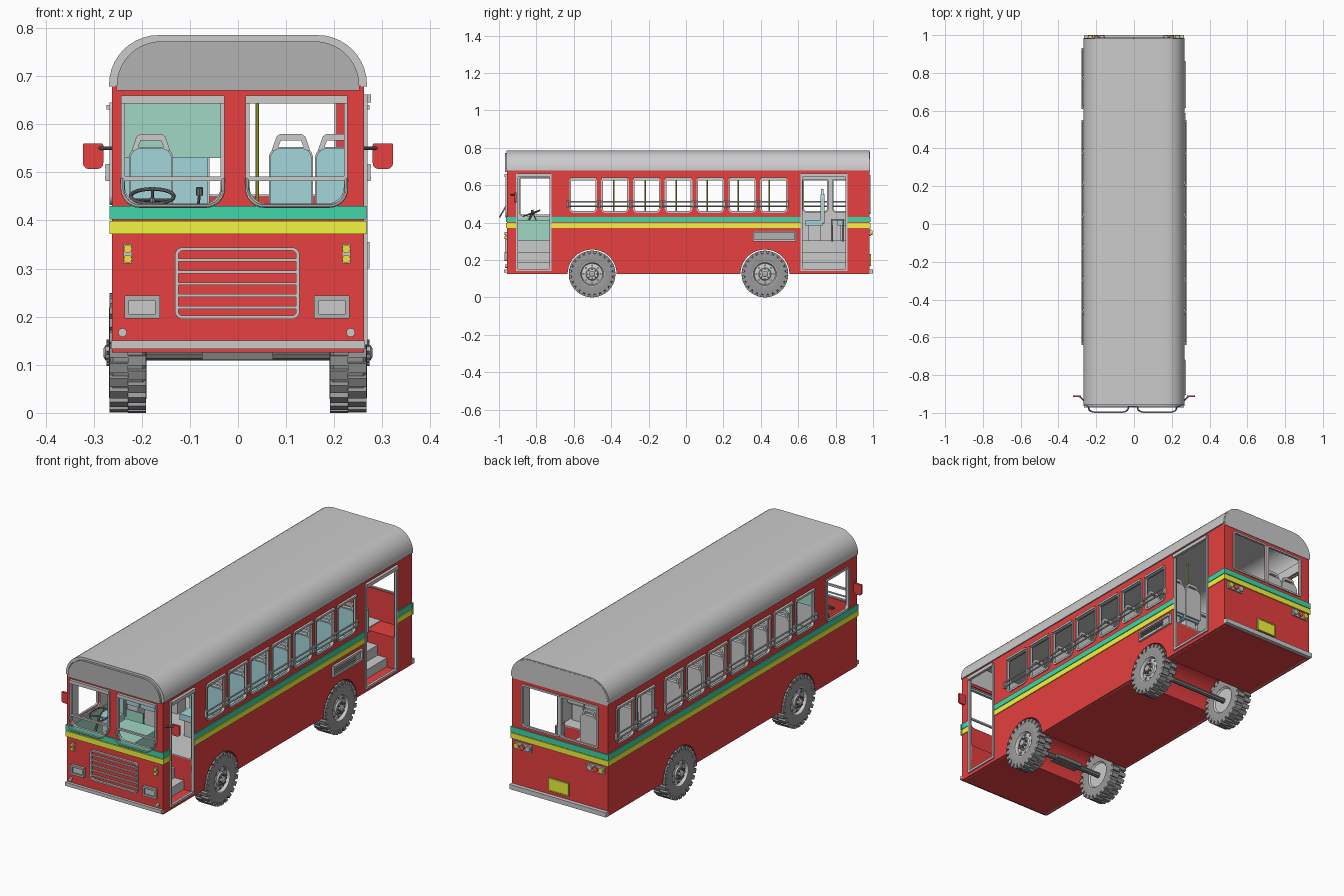
import bpy, bmesh
from math import pi, sin, cos, radians
from mathutils import Matrix, Vector

if "Cube" in bpy.data.objects:
    bpy.data.objects.remove(bpy.data.objects["Cube"])


def mat(name, *rgb):
    m = bpy.data.materials.new(name)
    m.diffuse_color = (*rgb, 1)
    m.use_nodes = True
    m.node_tree.nodes["Principled BSDF"].inputs["Base Color"].default_value = m.diffuse_color
    return m


RED, GREEN, YELLOW = mat("red", .8, .05, .05), mat("green", .05, .68, .4), mat("yellow", .9, .92, .05)
TEAL, CABIN, DARK = mat("teal", .37, .67, .72), mat("cabin_green", .35, .68, .55), mat("dark_grey", .45, .45, .45)
TYRE, BLACK, OLIVE = mat("tyre", .32, .32, .32), mat("charcoal", .2, .2, .2), mat("olive", .6, .6, .05)
AMBER, LAMP_RED = mat("amber", .95, .75, .05), mat("lamp_red", .9, .1, .05)


def finish(name, me, m=None):
    me.materials.clear()
    if m:
        me.materials.append(m)
    bm = bmesh.new()
    bm.from_mesh(me)
    bmesh.ops.remove_doubles(bm, verts=bm.verts, dist=1e-5)
    bmesh.ops.recalc_face_normals(bm, faces=bm.faces)
    for f in bm.faces:
        f.smooth = True
    bm.to_mesh(me)
    bm.free()
    me.set_sharp_from_angle(angle=radians(32))
    ob = bpy.data.objects.new(name, me)
    bpy.context.collection.objects.link(ob)
    return ob


def from_curve(name, cu, loops, cyclic, m, mx=Matrix()):
    for lp in loops:
        s = cu.splines.new('POLY')
        s.points.add(len(lp) - 1)
        for p, c in zip(s.points, lp):
            p.co = (*c, *([0] * (3 - len(c))), 1)
        s.use_cyclic_u = cyclic
    tmp = bpy.data.objects.new("tmp", cu)
    bpy.context.collection.objects.link(tmp)
    me = bpy.data.meshes.new_from_object(tmp.evaluated_get(bpy.context.evaluated_depsgraph_get()))
    bpy.data.objects.remove(tmp)
    me.transform(mx)
    return finish(name, me, m)


def plate(name, axis, pos, loops, t, m=None):
    """Flat outline with holes, thickness t, centred at pos along axis X or Y."""
    cu = bpy.data.curves.new(name, 'CURVE')
    cu.dimensions, cu.fill_mode, cu.extrude = '2D', 'BOTH', t / 2
    rows = {'X': ((0, 0, 1, pos), (1, 0, 0, 0), (0, 1, 0, 0)),
            'Y': ((1, 0, 0, 0), (0, 0, -1, pos), (0, 1, 0, 0))}[axis]
    return from_curve(name, cu, loops, True, m, Matrix((*rows, (0, 0, 0, 1))))


def tube(name, pts, r, m=None, cyclic=False):
    cu = bpy.data.curves.new(name, 'CURVE')
    cu.dimensions, cu.bevel_depth, cu.bevel_resolution, cu.use_fill_caps = '3D', r, 2, True
    return from_curve(name, cu, [pts], cyclic, m)


def box(name, x0, x1, y0, y1, z0, z1, m=None):
    bm = bmesh.new()
    bmesh.ops.create_cube(bm, size=1, matrix=Matrix.Translation(((x0 + x1) / 2, (y0 + y1) / 2, (z0 + z1) / 2))
                          @ Matrix.Diagonal((x1 - x0, y1 - y0, z1 - z0, 1)))
    me = bpy.data.meshes.new(name)
    bm.to_mesh(me)
    return finish(name, me, m)


def rr(a0, a1, b0, b1, rb=.0, rt=.0):
    """Rectangle with rounded bottom (rb) and top (rt) corners."""
    out = []
    for ca, cb, r, s in ((a1 - rt, b1 - rt, rt, 0), (a0 + rt, b1 - rt, rt, 1), (a0 + rb, b0 + rb, rb, 2), (a1 - rb, b0 + rb, rb, 3)):
        n = 6 if r else 0
        out += [(ca + r * cos(pi / 2 * (s + k / max(n, 1))), cb + r * sin(pi / 2 * (s + k / max(n, 1)))) for k in range(n + 1)]
    return out


def ring(name, axis, pos, a0, a1, b0, b1, w, t, rb=.0, rt=.0, m=None):
    return plate(name, axis, pos, [rr(a0, a1, b0, b1, rb, rt), rr(a0 + w, a1 - w, b0 + w, b1 - w, max(rb - w, 0), max(rt - w, 0))], t, m)


def disc(name, x, y, z, r, t, m=None):
    return plate(name, 'Y', y, [rr(x - r, x + r, z - r, z + r, r * .99, r * .99)], t, m)


def lathe(name, prof, m, lugs=False):
    bm = bmesh.new()
    vs = [bm.verts.new((x, 0, r)) for r, x in prof]
    es = [bm.edges.new(p) for p in zip(vs, vs[1:])]
    bmesh.ops.spin(bm, geom=vs + es, axis=(1, 0, 0), cent=(0, 0, 0), steps=48, angle=2 * pi)
    for k in range(48 if lugs else 0):
        bmesh.ops.create_cube(bm, size=1, matrix=Matrix.Rotation(2 * pi * k / 48, 4, 'X')
                              @ Matrix.Translation((.019 * (-1) ** k, 0, .113)) @ Matrix.Diagonal((.038, .02, .023, 1)))
    me = bpy.data.meshes.new(name)
    bm.to_mesh(me)
    return finish(name, me, m)


F, R, B = -.957, .98, .125           # front, rear, bottom of body
DOORS = [(-.904, -.722), (.615, .86)]
WINS = [(-.621 + .17 * i, -.479 + .17 * i) for i in range(7)]
LEFT_WINS = WINS + [(.625, .76), (.783, .917)]
arches = [(yc - .131 * cos(pi * k / 20), B + .131 * sin(pi * k / 20)) for yc in (-.502, .422) for k in range(21)]
under = [(F, B)] + arches + [(R, B)]

# side walls with linings, windows, doors and wheel arches
for side, s in (("right", 1), ("left", -1)):
    holes = [rr(a, b, .455, .63, .022, .008) for a, b in (WINS if s > 0 else LEFT_WINS)]
    holes += [rr(a, b, .145, .658) for a, b in DOORS] if s > 0 else [rr(-.89, -.72, .435, .64, .02, .01)]
    loops = [under + [(R, .68), (F, .68)]] + holes
    plate(side + "_wall", 'X', .257 * s, loops, .01, RED)
    plate(side + "_wall_lining", 'X', .25 * s, loops, .004)
    for a, b in (WINS if s > 0 else LEFT_WINS):
        ring("window_frame", 'X', .262 * s, a - .003, b + .003, .452, .634, .009, .01, .024, .01)
        box("window_drip", *sorted((.262 * s, .273 * s)), a, b, .63, .64)
    spans = [(F, -.904), (-.722, .615), (.86, R)] if s > 0 else [(F, R)]
    for a, b in spans:
        box("green_stripe", *sorted((.255 * s, .266 * s)), a, b, .402, .43, GREEN)
        box("yellow_stripe", *sorted((.255 * s, .266 * s)), a, b, .372, .399, YELLOW)
    for a, b in [(-.64, .55)] + ([(.61, .932)] if s < 0 else []):
        for z in (.488, .511):
            tube("window_rail", [(.273 * s, a, z), (.273 * s, b, z)], .004)
        n = round((b - a) / .17)
        for k in range(n + 1):
            y = a + .007 + (b - a - .014) * k / n
            box("rail_bracket", *sorted((.26 * s, .275 * s)), y - .004, y + .004, .482, .517)
    # mirrors
    plate("mirror", 'Y', -.912, [rr(.301 * s - .021, .301 * s + .021, .507, .56, .012, .003)], .01, RED)
    tube("mirror_arm", [(.258 * s, -.94, .55), (.29 * s, -.912, .55)], .004, BLACK)
ring("driver_window_frame", 'X', -.262, -.895, -.715, .432, .645, .01, .01, .022, .012)

# doorways and steps
for a, b in DOORS:
    ring("door_frame", 'X', .263, a - .004, b + .004, .141, .662, .011, .012)
    box("door_header", .262, .276, a, b, .645, .662)
    for x1, top in ((.104, .304), (.16, .24), (.21, .19)):
        box("door_step", .099, x1, a, b, .146, top)
tube("door_handrail", [(.12, .84, .3), (.12, .84, .415), (.12, .78, .415), (.12, .78, .3)], .006)

# floor block with wheel wells, floor cover
plate("floor_left", 'X', -.0755, [under + [(R - .002, .3), (F + .002, .3)]], .35, RED)
notched = [(R - .002, .3)]
for a, b in reversed(DOORS):
    notched += [(b, .3), (b, .145), (a, .145), (a, .3)]
plate("floor_right", 'X', .175, [under + notched + [(F + .002, .3)]], .152, RED)
box("floor_cover", -.249, .1, F + .01, R - .01, .298, .304)
box("floor_cover_right", .1, .249, -.722, .615, .298, .304)

# front and rear walls
FW = [(-.243, -.028), (.016, .228)]
plate("front_wall", 'Y', F + .004, [rr(-.262, .262, B, .68)] + [rr(a + .003, b - .003, .43, .657, .04) for a, b in FW], .01, RED)
plate("rear_wall", 'Y', R - .004, [rr(-.262, .262, B, .68)] + [rr(a, b, .45, .65, .012, .012) for a, b in ((-.205, -.006), (.006, .205))], .01, RED)
for a, b in ((-.21, 0), (0, .21)):
    ring("rear_window_frame", 'Y', R + .002, a, b, .445, .655, .009, .01, .014, .014)
for y0, y1 in ((F - .006, F + .002), (R - .002, R + .006)):
    box("green_end_stripe", -.267, .267, y0, y1, .402, .43, GREEN)
    box("yellow_end_stripe", -.267, .267, y0, y1, .372, .399, YELLOW)
box("front_bumper", -.264, .264, -.972, F, .133, .15)
box("rear_bumper", -.264, .264, R, 1.0, .127, .15)

# windscreens with opened lower flaps
for a, b in FW:
    ring("windscreen_frame", 'Y', F - .003, a, b, .427, .66, .008, .012, .043)
    box("windscreen_visor", a, b, F - .014, F, .643, .66)
    box("windscreen_bar", a, b, F - .01, F, .482, .491)
    flap = [(a + .003, .487)] + rr(a + .003, b - .003, .43, .487, .035)[2:] + [(b - .003, .487)]
    tube("windscreen_flap", [(x, F - .006 - .033 * (.487 - z) / .057, z) for x, z in flap], .004)

# roof shell, end caps
def arch(w, zb, zt, r):
    return [(w, zb)] + [(sx * (w - r) + r * cos(t), zt - r + r * sin(t)) for sx, t0 in ((1, 0), (-1, pi / 2))
                        for t in [t0 + pi / 2 * k / 10 for k in range(11)]] + [(-w, zb)]
plate("roof", 'Y', (F + R) / 2, [arch(.268, .678, .785, .103) + arch(.256, .678, .774, .092)[::-1]], R - F + .004)
plate("roof_front_cap", 'Y', F + .006, [arch(.262, .67, .78, .1)], .01)
plate("roof_front_panel", 'Y', F - .004, [arch(.252, .67, .772, .092)], .012, DARK)
plate("roof_rear_cap", 'Y', R - .002, [arch(.262, .67, .78, .1)], .01)

# grille, headlights, indicators
ring("grille_frame", 'Y', F - .006, -.131, .128, .195, .344, .007, .012, .016, .016)
for k in range(5):
    box("grille_bar", -.127, .124, F - .01, F, .216 + k * .0247, .222 + k * .0247)
for s in (1, -1):
    c = .197 * s - .002
    ring("headlight_frame", 'Y', F - .007, c - .037, c + .037, .196, .244, .01, .014, .003, .003, DARK)
    plate("headlight", 'Y', F - .003, [rr(c - .028, c + .028, .205, .235)], .008)
    c = .227 * s - .002
    box("indicator_plate", c - .009, c + .009, F - .006, F, .31, .351)
    for z in (.32, .341):
        disc("indicator", c, F - .008, z, .0085, .01, AMBER)
    disc("front_knob", .237 * s - .003, F - .005, .167, .009, .012)
    # rear lamps
    plate("rear_lamp_plate", 'Y', R + .004, [rr(.2 * s - .047, .2 * s + .047, .328, .364, .006, .006)], .01)
    for x, m in ((.231, AMBER), (.2, LAMP_RED), (.169, None)):
        disc("rear_lamp", x * s, R + .01, .346, .013, .014, m)
box("number_plate", -.045, .055, R, R + .006, .172, .228, YELLOW)
ring("number_plate_frame", 'Y', R + .004, -.05, .06, .167, .233, .006, .008, m=OLIVE)

# side vent
ring("vent_frame", 'X', .266, .358, .588, .3, .355, .009, .014)
plate("vent_back", 'X', .262, [rr(.362, .584, .304, .351)], .004, DARK)
for k in range(4):
    box("vent_louvre", .262, .27, .367, .53, .312 + k * .0095, .3165 + k * .0095, DARK)

# wheels and axles
tyre = lathe("tyre", [(.066, .036), (.09, .039), (.108, .037), (.114, .031), (.114, -.031), (.108, -.037), (.09, -.039), (.066, -.036)], TYRE, True)
rim = lathe("rim", [(0, -.028), (.06, -.028), (.067, -.035), (.067, .036), (.062, .036), (.056, .022), (.034, .027), (.03, .034), (0, .034)], None)
hub = lathe("hub", [(0, .03), (.016, .03), (.016, .046), (.01, .05), (0, .05)], DARK)
parts = [tyre, rim, hub]
for k in range(8):
    y, z = .024 * cos(pi * k / 4), .024 * sin(pi * k / 4)
    parts.append(tube("wheel_nut", [(.03, y, z), (.044, y, z)], .004, BLACK))
    y, z = .046 * cos(pi * k / 4), .046 * sin(pi * k / 4)
    parts.append(tube("rim_hole", [(.02, y, z), (.0265, y, z)], .006, BLACK))
for n, (x, y) in enumerate([(.229, -.502), (.229, .422), (-.229, -.502), (-.229, .422)]):
    for p in parts:
        o = p if n == 3 else p.copy()
        if n < 3:
            bpy.context.collection.objects.link(o)
        o.location = (x, y, .125)
        o.rotation_euler.z = 0 if x > 0 else pi
for y in (-.502, .422):
    tube("axle", [(-.21, y, .122), (.21, y, .122)], .013, BLACK)
box("axle_plate", -.075, .073, -.53, -.475, .11, .13, BLACK)

# seats (built at the origin, then copied)
seat = [box("seat_cushion", -.044, .044, -.085, .004, .385, .415, TEAL),
        box("seat_base", -.03, .03, -.07, -.005, .302, .387),
        plate("seat_back", 'Y', 0, [rr(-.043, .043, .405, .55, .004, .022)], .014, TEAL),
        plate("seat_shell", 'Y', .01, [rr(-.046, .046, .395, .553, .004, .024)], .01),
        plate("seat_handle", 'Y', .004, [[(-.04, .545), (-.03, .574), (-.022, .58), (.022, .58), (.03, .574), (.04, .545)],
                                         [(-.026, .553), (-.021, .566), (.021, .566), (.026, .553)]], .012)]
spots = [(x, -.465 + .17 * i) for i in range(7) for x in (.11, .206)]
spots += [(-x, -.465 + .17 * i) for i in range(9) for x in (.105, .2)]
for x, y in spots:
    for p in seat:
        o = p.copy()
        o.location = (x, y, 0)
        bpy.context.collection.objects.link(o)
for p in seat:
    p.name = "driver_" + p.name
    p.location = (-.181, -.69, 0)

# grab poles
for k in range(6):
    tube("grab_pole", [(.04, -.385 + .166 * k, .3), (.04, -.385 + .166 * k, .776)], .004, OLIVE)

# driver cabin
box("cabin_partition_upper", -.248, -.03, -.655, -.648, .53, .7, CABIN)
box("cabin_partition_lower", -.248, -.06, -.655, -.648, .3, .42, CABIN)
box("engine_cover", -.1, .08, -.94, -.73, .3, .415, CABIN)
box("cabin_side_panel", -.249, -.243, -.94, -.66, .3, .425, CABIN)
tilt = Matrix.Translation((-.178, -.825, .45)) @ Matrix.Rotation(radians(20), 4, 'X')
tube("steering_wheel", [tilt @ Vector((.045 * cos(pi * k / 12), .045 * sin(pi * k / 12), 0)) for k in range(24)], .004, BLACK, True)
for k in range(3):
    a = pi / 2 + 2 * pi * k / 3
    tube("steering_spoke", [tilt @ Vector((0, 0, -.008)), tilt @ Vector((.045 * cos(a), .045 * sin(a), 0))], .003, BLACK)
tube("steering_column", [tilt @ Vector((0, 0, -.005)), (-.178, -.9, .302)], .006, BLACK)
tube("gear_lever", [(-.085, -.8, .41), (-.08, -.82, .455)], .003, BLACK)
tube("gear_knob", [(-.08, -.82, .452), (-.08, -.823, .468)], .007, BLACK)
